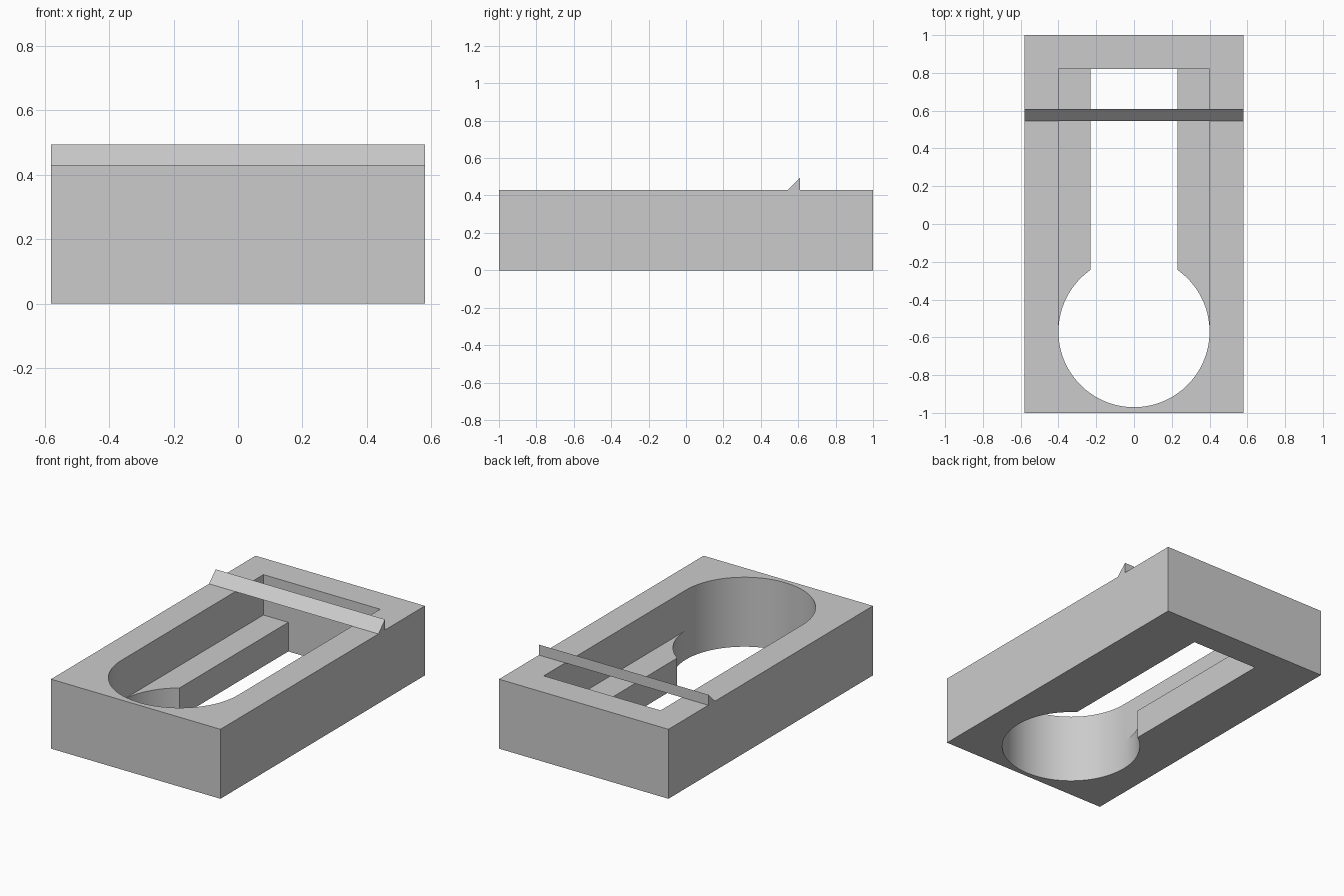
import bpy, bmesh, math

cube = bpy.data.objects.get("Cube")
if cube:
    bpy.data.objects.remove(cube)

HALF_W, HALF_L, HEIGHT, LEDGE = 0.58, 1.0, 0.43, 0.18
RADIUS, HOLE_Y, BACK_Y, SLOT = 0.4, -0.57, 0.82, 0.23

grey = bpy.data.materials.new("plain grey")
grey.use_nodes = True
colour = (0.6, 0.6, 0.6, 1)
grey.diffuse_color = colour
grey.node_tree.nodes["Principled BSDF"].inputs["Base Color"].default_value = colour


def arc(start, end, steps):
    """Points along the round hole, angles in degrees."""
    angles = [math.radians(start + (end - start) * i / steps) for i in range(steps + 1)]
    return [(RADIUS * math.cos(a), HOLE_Y + RADIUS * math.sin(a)) for a in angles]


def ring(bm, points, z):
    return [bm.verts.new((x, y, z)) for x, y in points]


def wall(bm, points, z0, z1):
    low, high = ring(bm, points, z0), ring(bm, points, z1)
    for i in range(len(points)):
        j = (i + 1) % len(points)
        bm.faces.new((low[i], low[j], high[j], high[i]))


def fill_between(bm, outer, inner, z):
    edges = []
    for points in (outer, inner):
        vs = ring(bm, points, z)
        edges += [bm.edges.new((vs[i - 1], vs[i])) for i in range(len(vs))]
    bmesh.ops.triangle_fill(bm, edges=edges, use_beauty=True)


def finish(bm, name):
    bmesh.ops.remove_doubles(bm, verts=bm.verts, dist=0.0001)
    bmesh.ops.recalc_face_normals(bm, faces=bm.faces)
    mesh = bpy.data.meshes.new(name)
    bm.to_mesh(mesh)
    bm.free()
    mesh.materials.append(grey)
    obj = bpy.data.objects.new(name, mesh)
    bpy.context.collection.objects.link(obj)
    return obj


# Outlines: block, upper pocket, and keyhole opening through the floor
block = [(-HALF_W, -HALF_L), (HALF_W, -HALF_L), (HALF_W, HALF_L), (-HALF_W, HALF_L)]
meet = math.degrees(math.acos(SLOT / RADIUS))
front_arc = arc(180, 360, 40)
right_arc = arc(0, meet, 12)
left_arc = [(-x, y) for x, y in reversed(right_arc)]
back = [(SLOT, BACK_Y), (-SLOT, BACK_Y)]
pocket = front_arc + [(RADIUS, BACK_Y)] + back + [(-RADIUS, BACK_Y)]
keyhole = left_arc[:-1] + front_arc + right_arc[1:] + back

# Body with stepped keyhole opening
bm = bmesh.new()
wall(bm, block, 0, HEIGHT)
wall(bm, keyhole, 0, LEDGE)
wall(bm, pocket, LEDGE, HEIGHT)
fill_between(bm, block, keyhole, 0)
fill_between(bm, block, pocket, HEIGHT)
for side in (1, -1):
    ledge = right_arc + [(SLOT, BACK_Y), (RADIUS, BACK_Y)]
    bm.faces.new(ring(bm, [(side * x, y) for x, y in ledge], LEDGE))
body = finish(bm, "keyhole_body")
bpy.ops.object.select_all(action="DESELECT")
body.select_set(True)
bpy.context.view_layer.objects.active = body
bpy.ops.object.shade_smooth_by_angle(angle=math.radians(30))

# Triangular ridge bar across the top
bm = bmesh.new()
section = [(0.545, HEIGHT), (0.61, HEIGHT), (0.61, 0.495)]
face = bm.faces.new([bm.verts.new((-HALF_W, y, z)) for y, z in section])
out = bmesh.ops.extrude_face_region(bm, geom=[face])["geom"]
bmesh.ops.translate(bm, vec=(2 * HALF_W, 0, 0),
                    verts=[v for v in out if isinstance(v, bmesh.types.BMVert)])
finish(bm, "ridge_bar")
